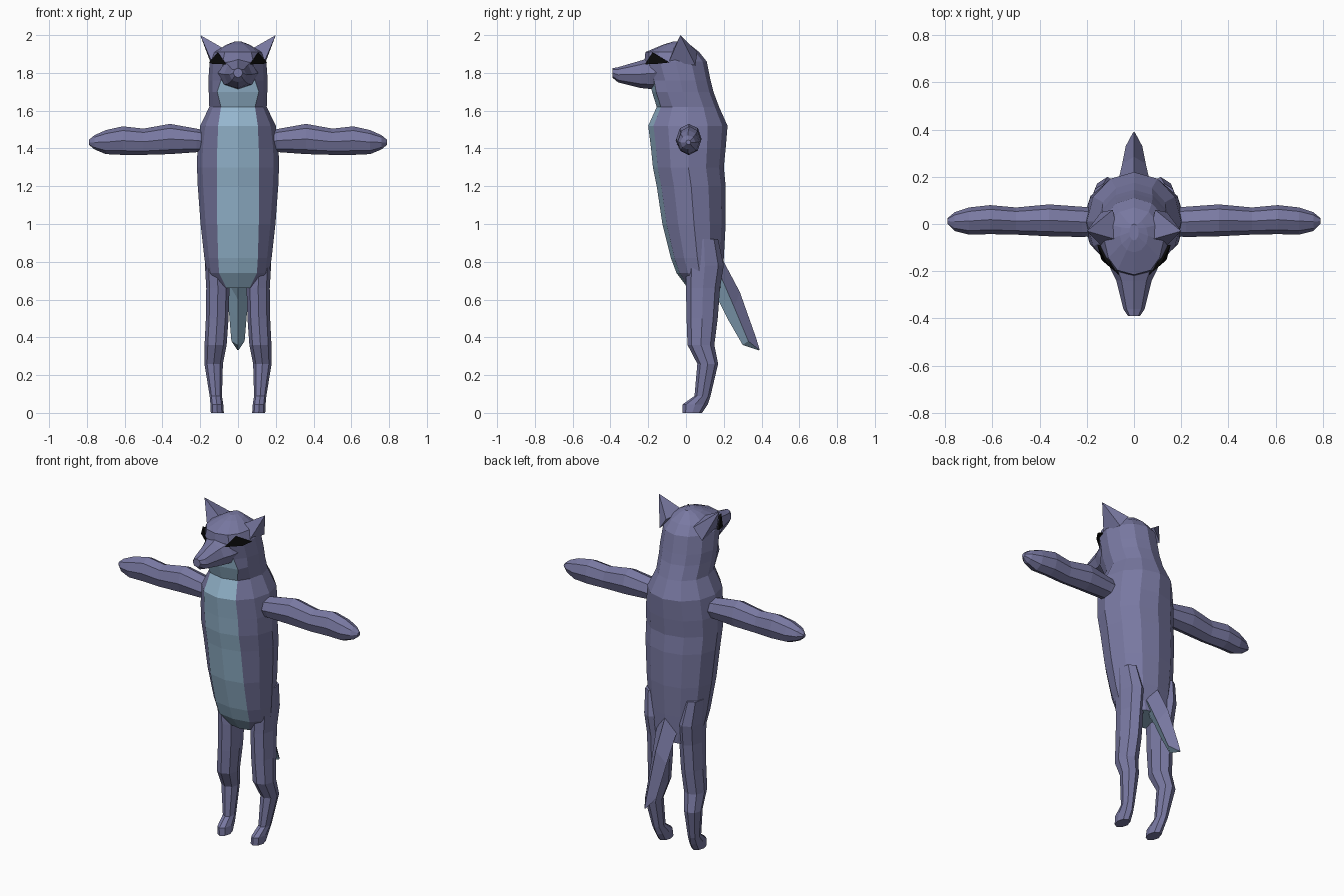
import bpy, math
from mathutils import Vector

if "Cube" in bpy.data.objects:
    bpy.data.objects.remove(bpy.data.objects["Cube"])


def material(name, rgb):
    m = bpy.data.materials.new(name)
    m.diffuse_color = (*rgb, 1)
    m.use_nodes = True
    m.node_tree.nodes["Principled BSDF"].inputs["Base Color"].default_value = m.diffuse_color
    return m


FUR = material("fur", (0.19, 0.19, 0.36))
BELLY = material("belly", (0.30, 0.47, 0.62))
BLACK = material("black", (0.003, 0.003, 0.003))


def make(name, verts, faces, mats=(FUR,), slots=None, mirror=False):
    me = bpy.data.meshes.new(name)
    me.from_pydata([tuple(v) for v in verts], [], faces)
    for m in mats:
        me.materials.append(m)
    if slots:
        for p, s in zip(me.polygons, slots):
            p.material_index = s
    ob = bpy.data.objects.new(name, me)
    bpy.context.collection.objects.link(ob)
    bpy.context.view_layer.objects.active = ob
    ob.select_set(True)
    bpy.ops.object.mode_set(mode='EDIT')
    bpy.ops.mesh.select_all(action='SELECT')
    bpy.ops.mesh.normals_make_consistent(inside=False)
    bpy.ops.object.mode_set(mode='OBJECT')
    ob.select_set(False)
    if mirror:
        ob.modifiers.new("mirror", 'MIRROR').use_mirror_merge = False
    return ob


def loft(name, rings, mats=(FUR,), slot=lambda r, i: 0, mirror=False):
    """Skin a list of equal-length rings and cap both ends."""
    n = len(rings[0])
    verts = [v for ring in rings for v in ring]
    faces, slots = [], []
    for r in range(len(rings) - 1):
        for i in range(n):
            j = (i + 1) % n
            faces.append((r*n + i, r*n + j, r*n + n + j, r*n + n + i))
            slots.append(slot(r, i))
    faces += [tuple(range(n)), tuple(range(len(verts) - n, len(verts)))]
    return make(name, verts, faces, mats, slots + [slot(0, 0), 0], mirror)


def oval(n, u0, u1, v0, v1, turn=0.0):
    """Points of an oval filling the box u0..u1, v0..v1, starting at v0."""
    pts = []
    for i in range(n):
        a = 2 * math.pi * i / n + turn
        pts.append(((u0+u1)/2 + (u1-u0)/2 * math.sin(a),
                    (v0+v1)/2 - (v1-v0)/2 * math.cos(a)))
    return pts


# torso, neck and skull: z, front y, back y, half width, belly panel half width
body = [(0.66, 0.01, 0.19, 0.13, 0.06), (0.74, -0.05, 0.195, 0.165, 0.10),
        (0.82, -0.08, 0.20, 0.178, 0.105), (1.0, -0.125, 0.21, 0.198, 0.11),
        (1.2, -0.155, 0.21, 0.213, 0.11), (1.3, -0.175, 0.20, 0.217, 0.11),
        (1.4, -0.185, 0.21, 0.215, 0.11), (1.52, -0.20, 0.22, 0.20, 0.105),
        (1.62, -0.155, 0.175, 0.152, 0.09), (1.70, -0.18, 0.145, 0.155, 0.11),
        (1.76, -0.19, 0.13, 0.157, 0.09), (1.86, -0.22, 0.11, 0.15, 0.08),
        (1.91, -0.215, 0.07, 0.125, 0.07), (1.95, -0.12, 0.02, 0.06, 0.03),
        (1.965, -0.07, 0.0, 0.02, 0.01)]
rings = []
for z, yf, yb, w, panel in body:
    pts = oval(12, -w, w, yf, yb)
    pts[1], pts[11] = (panel, pts[1][1]), (-panel, pts[11][1])
    rings.append([Vector((x, y, z)) for x, y in pts])
loft("body", rings, (FUR, BELLY), lambda r, i: int(r < 10 and i in (0, 11)))

# snout: y, half width, bottom z, top z
snout = [(-0.10, 0.12, 1.71, 1.89), (-0.19, 0.10, 1.715, 1.88),
         (-0.24, 0.075, 1.72, 1.865), (-0.36, 0.045, 1.75, 1.83),
         (-0.39, 0.025, 1.775, 1.825)]
loft("snout", [[Vector((x, y, z)) for x, z in oval(8, -w, w, z0, z1)]
               for y, w, z0, z1 in snout])

# legs: z, inner x, outer x, front y, back y
legs = [(0.92, 0.08, 0.18, 0.02, 0.17), (0.78, 0.05, 0.175, 0.0, 0.20),
        (0.66, 0.045, 0.168, 0.0, 0.18), (0.50, 0.05, 0.17, 0.003, 0.168),
        (0.36, 0.06, 0.177, 0.008, 0.15), (0.26, 0.08, 0.178, 0.06, 0.17),
        (0.09, 0.085, 0.15, 0.045, 0.13), (0.045, 0.078, 0.146, -0.018, 0.115),
        (0.0, 0.075, 0.144, -0.018, 0.085)]
loft("legs", [[Vector((x, y, z)) for x, y in oval(8, *box)]
              for z, *box in legs], mirror=True)

# arms: x, front y, back y, bottom z, top z
arms = [(0.15, -0.05, 0.07, 1.38, 1.49), (0.22, -0.055, 0.073, 1.38, 1.505),
        (0.36, -0.052, 0.083, 1.37, 1.53), (0.50, -0.045, 0.07, 1.366, 1.505),
        (0.61, -0.043, 0.08, 1.366, 1.517), (0.70, -0.045, 0.07, 1.37, 1.497),
        (0.76, -0.03, 0.05, 1.395, 1.47), (0.79, 0.0, 0.025, 1.42, 1.445)]
loft("arms", [[Vector((x, y, z)) for y, z in oval(8, *box)]
              for x, *box in arms], mirror=True)

# tail: half width, side (y, z), upper edge (y, z), lower edge (y, z)
tail = [(0.07, (0.15, 0.74), (0.17, 0.86), (0.13, 0.66)),
        (0.065, (0.19, 0.71), (0.20, 0.80), (0.17, 0.60)),
        (0.05, (0.255, 0.56), (0.285, 0.64), (0.225, 0.49)),
        (0.035, (0.33, 0.38), (0.37, 0.40), (0.30, 0.36)),
        (0.004, (0.388, 0.333), (0.39, 0.335), (0.386, 0.331))]
loft("tail", [[Vector((0, *t)), Vector((w, *s)), Vector((0, *b)), Vector((-w, *s))]
              for w, s, t, b in tail],
     (FUR, BELLY), lambda r, i: int(i in (1, 2)))


def spike(name, base, tip, mat):
    """Pyramid over a polygon base, mirrored to the other side."""
    n = len(base)
    faces = [(i, (i + 1) % n, n) for i in range(n)] + [tuple(range(n))]
    make(name, base + [tip], faces, (mat,), mirror=True)


# ears
spike("ears", [(0.06, -0.07, 1.92), (0.14, -0.09, 1.86),
               (0.14, 0.05, 1.84), (0.09, 0.06, 1.91)], (0.20, -0.03, 2.0), FUR)

# eyes: flat dark patches with their root inside the skull
spike("eyes", [(0.062, -0.217, 1.845), (0.138, -0.152, 1.848),
               (0.155, -0.09, 1.855), (0.108, -0.178, 1.908)],
      (0.06, -0.08, 1.86), BLACK)
